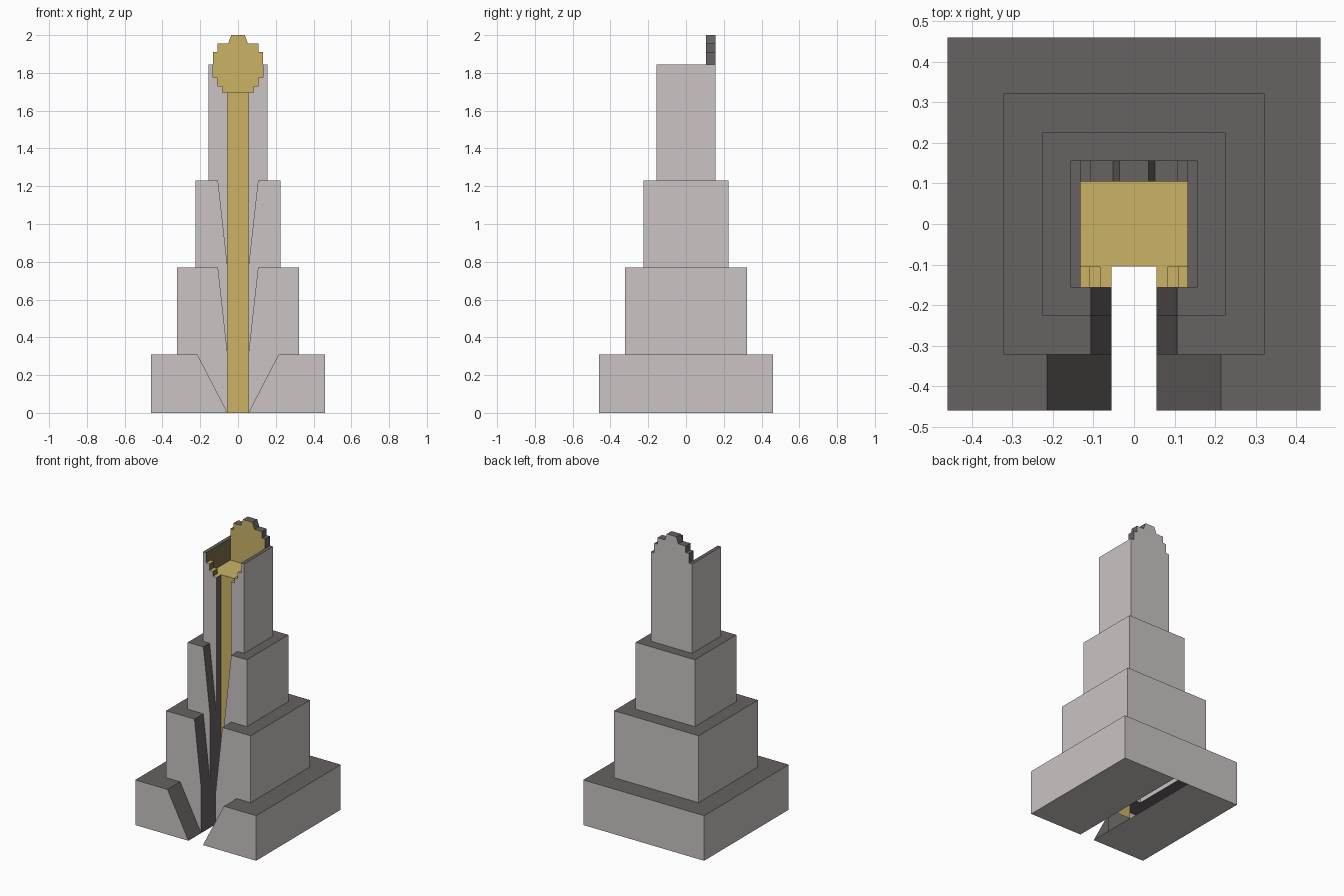
import bpy
from mathutils import Vector

if "Cube" in bpy.data.objects:
    bpy.data.objects.remove(bpy.data.objects["Cube"])


def material(name, rgb):
    m = bpy.data.materials.new(name)
    lin = [((c / 255 + 0.055) / 1.055) ** 2.4 for c in rgb]
    m.diffuse_color = (*lin, 1)
    m.use_nodes = True
    m.node_tree.nodes["Principled BSDF"].inputs["Base Color"].default_value = m.diffuse_color
    return m


MATS = [material("pale stone", (203, 195, 196)), material("dark stone", (104, 98, 98)),
        material("gold", (203, 180, 102)), material("dark gold", (130, 112, 75))]
PALE, DARK, GOLD, DKGOLD = range(4)


class Part:
    """Right half of a part made of flat panels, mirrored across x = 0."""

    def __init__(self, name):
        self.name, self.verts, self.faces, self.mats = name, [], [], []

    def panel(self, pts, facing, mat):
        pts = [Vector(p) for p in pts]
        area = Vector()
        for a, b in zip(pts, pts[1:] + pts[:1]):
            area += a.cross(b)
        if area.dot(Vector(facing)) < 0:
            pts.reverse()
        n = len(self.verts)
        self.verts += pts
        self.faces.append(range(n, n + len(pts)))
        self.mats.append(mat)

    def xz(self, y, pts, sign, mat):
        self.panel([(x, y, z) for x, z in pts], (0, sign, 0), mat)

    def xy(self, z, pts, sign, mat):
        self.panel([(x, y, z) for x, y in pts], (0, 0, sign), mat)

    def strip(self, a, b, y0, y1, facing, mat):
        """Panel over the xz segment a-b, running from y0 to y1."""
        self.panel([(a[0], y0, a[1]), (b[0], y0, b[1]), (b[0], y1, b[1]), (a[0], y1, a[1])],
                   facing, mat)

    def build(self):
        me = bpy.data.meshes.new(self.name)
        me.from_pydata([tuple(v) for v in self.verts], [], [list(f) for f in self.faces])
        for m in MATS:
            me.materials.append(m)
        for p, i in zip(me.polygons, self.mats):
            p.material_index = i
        ob = bpy.data.objects.new(self.name, me)
        bpy.context.collection.objects.link(ob)
        ob.modifiers.new("mirror", 'MIRROR')


S = 0.055                      # half width of the front slot
IN = 0.105                     # depth of the recess walls
R, FLOOR, RIM = 0.132, 1.695, 1.845
W = [0.46, 0.322, 0.225, 0.157]
Z = [0, 0.31, 0.77, 1.23, RIM]
V = [0.215, 0.106, 0.106]      # half width of the flared cut at each tier top

# Stepped tiers with flared front cuts
for i in range(3):
    t = Part(["base_tier", "lower_tier", "middle_tier"][i])
    w, n, z0, z1, v = W[i], W[i + 1], Z[i], Z[i + 1], V[i]
    t.strip((w, z0), (w, z1), -w, w, (1, 0, 0), PALE)
    t.xz(w, [(0, z0), (w, z0), (w, z1), (0, z1)], 1, PALE)
    t.xz(-w, [(S, z0), (w, z0), (w, z1), (v, z1)], -1, PALE)
    t.xy(z1, [(v, -w), (w, -w), (w, w), (0, w), (0, n), (n, n), (n, -n), (v, -n)], 1, DARK)
    t.strip((S, z0), (v, z1), -w, -n, (-1, 0, 0.2), DARK)
    if i == 0:
        t.xy(0, [(S, -w), (w, -w), (w, w), (S, w)], -1, PALE)
    else:                      # front and slot wall seen through the cut below
        t.xz(-w, [(S, Z[i - 1]), (V[i - 1], z0), (S, z0)], -1, PALE)
        t.strip((S, 0), (S, z0), -w, -n, (-1, 0, 0), DARK)
    t.build()

# Top tier: walls, notched front and stepped back crest
t = Part("top_tier")
w, z0 = W[3], Z[3]
notch = [(R, RIM), (R, 1.775), (0.108, 1.775), (0.108, 1.73), (0.082, 1.73), (0.082, FLOOR), (S, FLOOR)]
crest = [(R, RIM), (R, 1.91), (0.108, 1.91), (0.108, 1.955), (0.052, 1.955), (0.036, 2.0), (0, 2.0)]
t.strip((w, z0), (w, RIM), -w, w, (1, 0, 0), PALE)
t.xz(-w, [(S, z0), (w, z0), (w, RIM)] + notch, -1, PALE)
t.xz(-w, [(S, Z[2]), (V[2], z0), (S, z0)], -1, PALE)
t.strip((S, 0), (S, FLOOR), -w, -IN, (-1, 0, 0), DARK)
t.xz(w, [(0, z0), (w, z0), (w, RIM)] + crest, 1, PALE)
t.strip((R, RIM), (w, RIM), -w, w, (0, 0, 1), DARK)
for a, b in zip(crest, crest[1:]):
    t.strip(a, b, IN, w, (1, 0, 0.5), DARK)
t.build()

# Gold recess: slot back, floor, crest face, notch steps and side walls
g = Part("gold_recess")
g.xz(-IN, [(0, 0), (S, 0), (S, FLOOR), (0, FLOOR)], -1, GOLD)
g.xy(FLOOR, [(0, -IN), (R, -IN), (R, IN), (0, IN)], 1, GOLD)
g.xz(IN, [(0, FLOOR), (R, FLOOR)] + crest, -1, GOLD)
g.strip((R, FLOOR), (R, RIM), -IN, IN, (-1, 0, 0), DKGOLD)
for a, b in zip(notch, notch[1:]):
    g.strip(a, b, -w, -IN, (-1, 0, 1), GOLD if a[1] == b[1] else DKGOLD)
g.xz(-IN, [(R, FLOOR)] + notch[1:6], 1, GOLD)
g.build()
